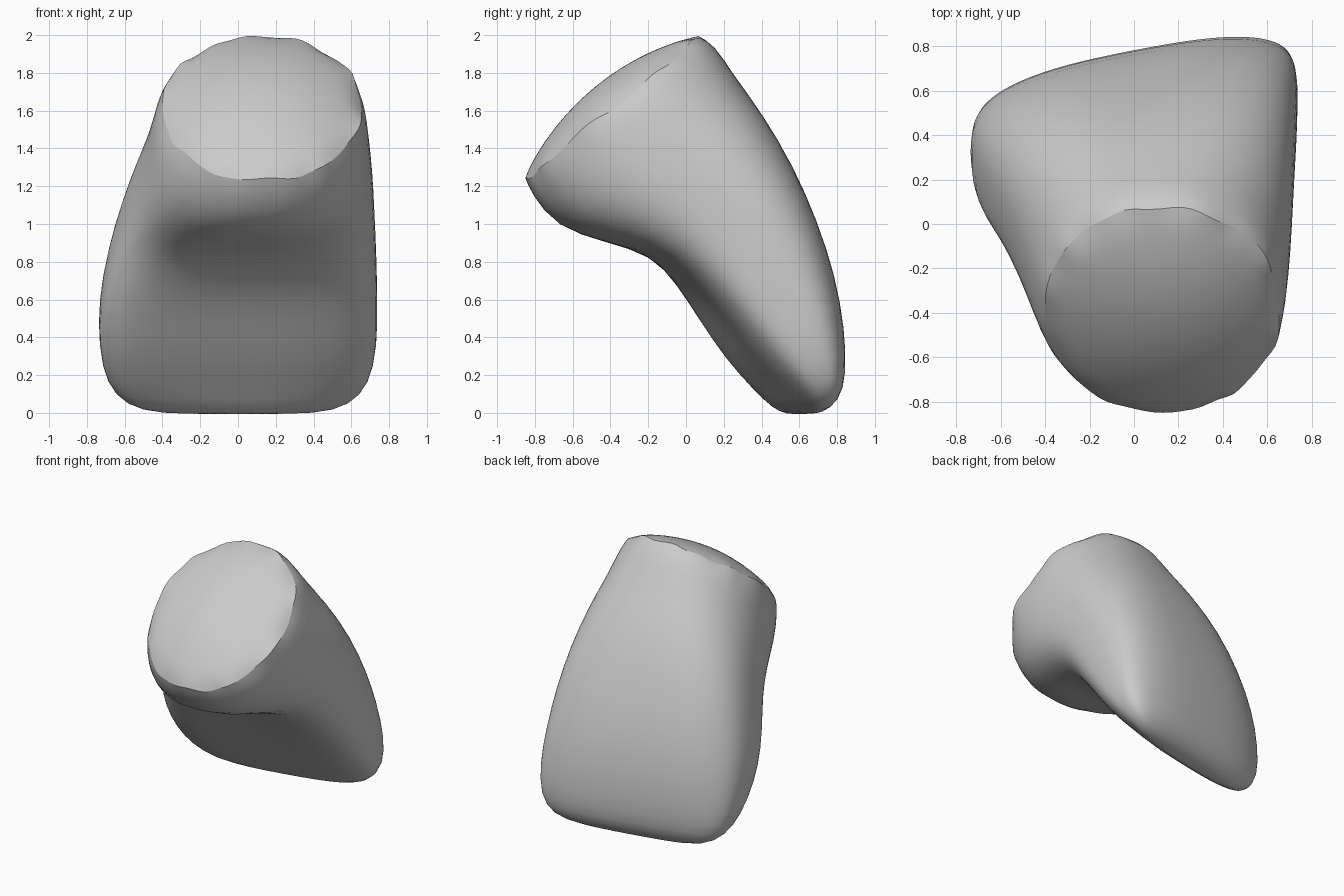
import bpy, bmesh, math, random
from mathutils import Vector

if "Cube" in bpy.data.objects:
    bpy.data.objects.remove(bpy.data.objects["Cube"])
random.seed(4)
SIDES = 40

grey = bpy.data.materials.new("plain_grey")
grey.use_nodes = True
colour = (0.6, 0.6, 0.6, 1)
grey.diffuse_color = colour
grey.node_tree.nodes["Principled BSDF"].inputs["Base Color"].default_value = colour


def power(v, p):
    return math.copysign(abs(v) ** p, v)


def section(front, back, xc, half, p, twist, hollow):
    """Closed ring from front (y, z) to back (y, z), twisted, hollowed in front."""
    f, b = Vector((0, *front)), Vector((0, *back))
    ring = []
    for i in range(SIDES):
        a = 2 * math.pi * i / SIDES
        # The hollow front has squarer corners
        q = p - 1.2 * hollow if math.sin(a) < 0 else p
        u, v = power(math.cos(a), p), power(math.sin(a), q)
        pt = (f + b) / 2 + (b - f) / 2 * v
        pt.x = xc + half * u
        pt.y += twist * u
        if v < 0:
            pt += (b - f).normalized() * hollow * (1 - u * u) * -v
        ring.append(pt)
    return ring


def loft(name, rings, cap):
    bm = bmesh.new()
    rows = [[bm.verts.new(p) for p in r] for r in rings]
    for r, s in zip(rows, rows[1:]):
        for i in range(SIDES):
            j = (i + 1) % SIDES
            bm.faces.new((r[i], r[j], s[j], s[i]))
    tip = bm.verts.new(cap)
    for i in range(SIDES):
        bm.faces.new((rows[-1][i], rows[-1][(i + 1) % SIDES], tip))
    bmesh.ops.recalc_face_normals(bm, faces=bm.faces)
    for f in bm.faces:
        f.smooth = True
    mesh = bpy.data.meshes.new(name)
    bm.to_mesh(mesh)
    bm.free()
    mesh.materials.append(grey)
    ob = bpy.data.objects.new(name, mesh)
    bpy.context.collection.objects.link(ob)
    mod = ob.modifiers.new("smooth", 'SUBSURF')
    mod.levels = mod.render_levels = 1
    return ob


# Sections from the round rim down to the foot
body = [section(*s) for s in (
    ((-.86, 1.24), (.07, 2.0), .13, .53, .95, 0, 0),
    ((-.82, 1.16), (.15, 1.955), .12, .56, .93, 0, 0),
    ((-.69, .98), (.26, 1.78), .11, .59, .88, .02, 0),
    ((-.44, .89), (.40, 1.59), .085, .63, .82, .05, .02),
    ((-.21, .80), (.555, 1.31), .05, .675, .76, .08, .06),
    ((-.06, .63), (.665, 1.02), .02, .715, .73, .11, .10),
    ((.08, .45), (.745, .74), 0, .74, .73, .13, .10),
    ((.24, .26), (.785, .46), 0, .74, .73, .14, .07),
    ((.41, .11), (.785, .21), 0, .70, .75, .14, .04),
    ((.52, .02), (.75, .07), 0, .60, .78, .12, 0),
    ((.58, -.01), (.67, 0), 0, .43, .85, .08, 0),
)]

# Uneven broken rim around a shallow domed end
normal = Vector((0, -.64, .77))
centre = Vector((.13, -.39, 1.62))
dome = [body[0]]
for k in (.9, .75, .55, .35, .15):
    dome.append([centre + (p - centre) * k + normal * .14 * (1 - k ** 2.1)
                 for p in body[0]])
for p in body[0]:
    p += (p - centre) * random.uniform(-.03, .02) + normal * random.uniform(-.03, .01)

loft("curved_body", body, Vector((0, .63, 0)))
loft("domed_end", dome, centre + normal * .14)
